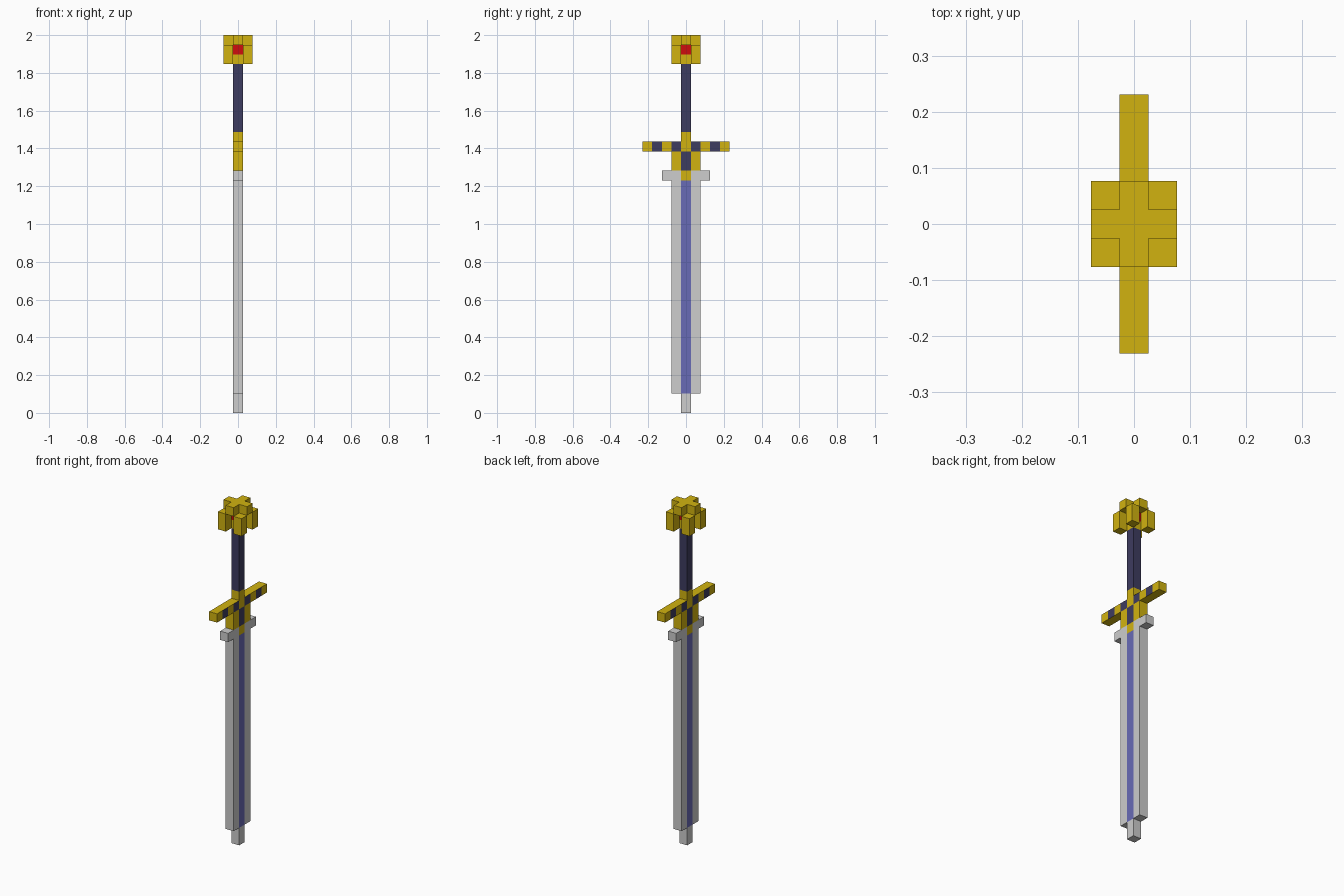
import bpy, bmesh
from mathutils import Vector

cube = bpy.data.objects.get("Cube")
if cube:
    bpy.data.objects.remove(cube, do_unlink=True)

U = 2 / 39  # one block of the grid


def material(name, rgb):
    mat = bpy.data.materials.new(name)
    mat.use_nodes = True
    mat.diffuse_color = (*rgb, 1)
    mat.node_tree.nodes["Principled BSDF"].inputs["Base Color"].default_value = (*rgb, 1)
    return mat


gold = material("gold", (0.64, 0.45, 0.005))
navy = material("navy", (0.048, 0.045, 0.115))
blue = material("blade blue", (0.14, 0.145, 0.47))
steel = material("steel", (0.61, 0.61, 0.61))
red = material("gem red", (0.62, 0.004, 0.004))


def finish(name, bm, mats):
    bmesh.ops.recalc_face_normals(bm, faces=bm.faces)
    mesh = bpy.data.meshes.new(name)
    bm.to_mesh(mesh)
    bm.free()
    for mat in mats:
        mesh.materials.append(mat)
    obj = bpy.data.objects.new(name, mesh)
    bpy.context.collection.objects.link(obj)
    return obj


def bar(name, width, z0, z1, base, inlay=None, painted=(), x=0, y=0):
    """Bar one block thick in x; painted columns get the inlay on both broad sides."""
    bm = bmesh.new()
    bmesh.ops.create_cube(bm, size=1)
    for v in bm.verts:
        v.co = Vector(((v.co.x + x) * U, (v.co.y * width + y) * U,
                       (z0 if v.co.z < 0 else z1) * U))
    # Cut only where a painted column begins or ends
    for cut in sorted({c + s for c in painted for s in (-0.5, 0.5)}):
        if abs(cut) < width / 2:
            bmesh.ops.bisect_plane(bm, geom=bm.verts[:] + bm.edges[:] + bm.faces[:],
                                   plane_co=(0, cut * U, 0), plane_no=(0, 1, 0))
    bm.normal_update()
    for f in bm.faces:
        column = round(f.calc_center_median().y / U)
        if abs(f.normal.x) > 0.5 and column in painted:
            f.material_index = 1
    return finish(name, bm, [base, inlay] if inlay else [base])


# Blade, from the tip up to the wide shoulder
bar("blade_tip", 1, 0, 2, steel)
bar("blade", 3, 2, 24, steel, blue, (0,))
bar("blade_shoulder", 5, 24, 25, steel, gold, (0,))

# Hilt
bar("collar", 3, 25, 27, gold, navy, (0,))
bar("crossguard", 9, 27, 28, gold, navy, (-3, -1, 1, 3))
bar("grip_ring", 1, 28, 29, gold)
bar("grip", 1, 29, 36, navy)

# Pommel: core with gem, four corner posts and a cross-shaped cap
bar("pommel_core", 1, 36, 37, gold)
bar("pommel_gem", 1, 37, 38, red)
for sx, side in ((1, "left"), (-1, "right")):
    for sy, end in ((-1, "front"), (1, "back")):
        bar(f"pommel_post_{end}_{side}", 1, 36, 38, gold, x=sx, y=sy)

bm = bmesh.new()
outline = []
quarter = [(1.5, -0.5), (1.5, 0.5), (0.5, 0.5)]
for turn in range(4):
    outline += quarter
    quarter = [(-py, px) for px, py in quarter]
face = bm.faces.new([bm.verts.new((px * U, py * U, 38 * U)) for px, py in outline])
grown = bmesh.ops.extrude_face_region(bm, geom=[face])
for v in grown["geom"]:
    if isinstance(v, bmesh.types.BMVert):
        v.co.z += U
finish("pommel_cap", bm, [gold])
